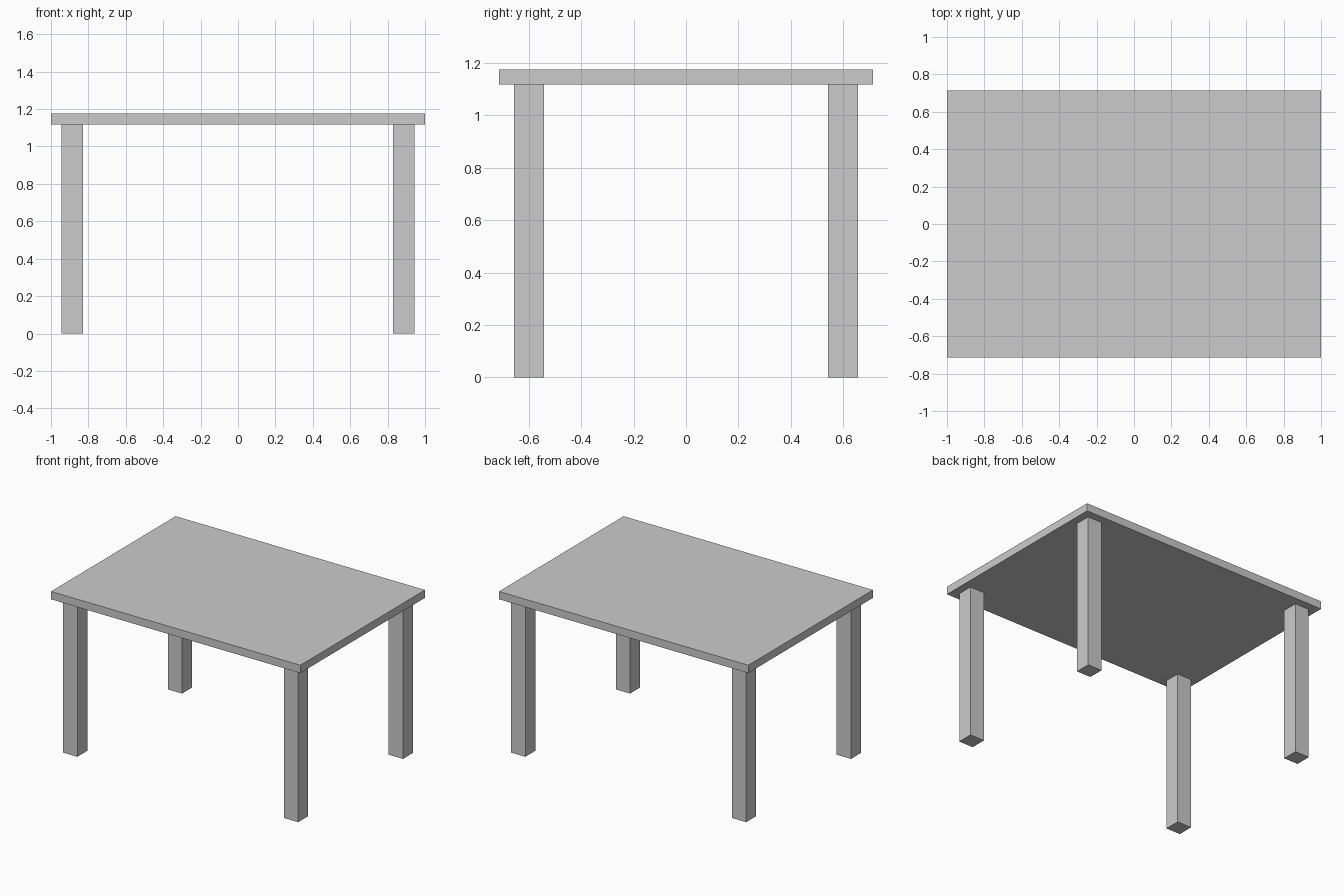
import bpy

if "Cube" in bpy.data.objects:
    bpy.data.objects.remove(bpy.data.objects["Cube"])


def box(name, low, high):
    """Axis-aligned box between two corners."""
    centre = [(a + b) / 2 for a, b in zip(low, high)]
    bpy.ops.mesh.primitive_cube_add(size=1, location=centre)
    obj = bpy.context.object
    obj.name = name
    obj.scale = [b - a for a, b in zip(low, high)]
    bpy.ops.object.transform_apply(location=False, rotation=False, scale=True)
    return obj


LEG_HEIGHT = 1.118
TOP_HEIGHT = 1.175
LEG_HALF = 0.057
LEG_X, LEG_Y = 0.886, 0.6

# Table top
box("table_top", (-1, -0.714, LEG_HEIGHT), (1, 0.714, TOP_HEIGHT))

# Four square legs, set in slightly from the corners
for y_name, sy in (("front", -1), ("back", 1)):
    for x_name, sx in (("left", -1), ("right", 1)):
        x, y = sx * LEG_X, sy * LEG_Y
        box(f"{y_name}_{x_name}_leg",
            (x - LEG_HALF, y - LEG_HALF, 0),
            (x + LEG_HALF, y + LEG_HALF, LEG_HEIGHT))
